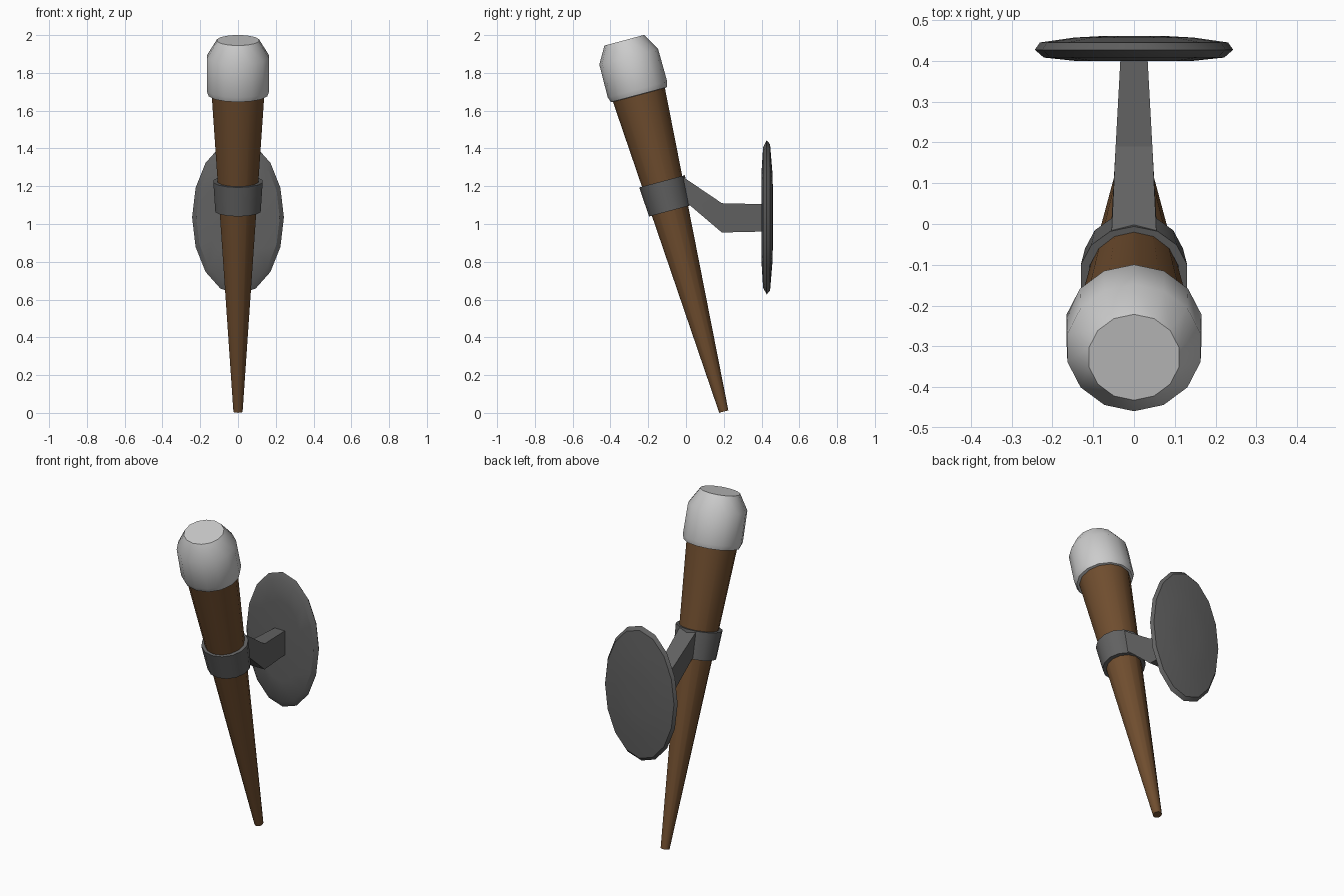
import bpy, bmesh
from math import sin, cos, pi, radians
from mathutils import Matrix

if "Cube" in bpy.data.objects:
    bpy.data.objects.remove(bpy.data.objects["Cube"])

TILT = Matrix.Translation((0, 0.2, 0.007)) @ Matrix.Rotation(radians(15), 4, 'X')


def material(name, rgb):
    m = bpy.data.materials.new(name)
    m.diffuse_color = (*rgb, 1)
    m.use_nodes = True
    m.node_tree.nodes["Principled BSDF"].inputs["Base Color"].default_value = m.diffuse_color
    return m


wood = material("wood", (0.16, 0.075, 0.028))
metal = material("dark_metal", (0.12, 0.12, 0.12))
pale = material("pale_cap", (0.6, 0.6, 0.6))


def finish(name, bm, mat, matrix, angle):
    bmesh.ops.recalc_face_normals(bm, faces=bm.faces)
    bm.transform(matrix)
    me = bpy.data.meshes.new(name)
    bm.to_mesh(me)
    bm.free()
    me.materials.append(mat)
    ob = bpy.data.objects.new(name, me)
    bpy.context.collection.objects.link(ob)
    bpy.ops.object.select_all(action='DESELECT')
    ob.select_set(True)
    bpy.context.view_layer.objects.active = ob
    bpy.ops.object.shade_smooth_by_angle(angle=radians(angle))
    return ob


def lathe(name, profile, sides, mat, matrix, closed=False, sx=1.0, sy=1.0, angle=45):
    """Revolve (radius, height) points around z, with a vertex on the y axis."""
    bm = bmesh.new()
    rings = [[bm.verts.new((sx * r * sin(2 * pi * i / sides),
                            sy * r * cos(2 * pi * i / sides), h))
              for i in range(sides)] for r, h in profile]
    pairs = list(zip(rings, rings[1:]))
    if closed:
        pairs.append((rings[-1], rings[0]))
    for a, b in pairs:
        for i in range(sides):
            j = (i + 1) % sides
            bm.faces.new((a[i], a[j], b[j], b[i]))
    if not closed:
        bm.faces.new(rings[0])
        bm.faces.new(rings[-1])
    return finish(name, bm, mat, matrix, angle)


# Tapered wooden shaft
lathe("shaft", [(0.025, 0), (0.144, 1.76)], 14, wood, TILT)

# Rounded pale cap on the wide end
lathe("cap", [(0.138, 1.735), (0.153, 1.737), (0.163, 1.765), (0.161, 1.945), (0.109, 2.035)],
      14, pale, TILT, sx=1.04)

# Collar gripping the shaft
lathe("collar", [(0.115, 1.10), (0.125, 1.262), (0.105, 1.262), (0.094, 1.10)],
      14, metal, TILT, closed=True, sx=1.07)

# Cranked arm: (top y, top z, bottom y, bottom z, half width) sections
bm = bmesh.new()
sections = [(-0.02, 1.252, 0.01, 1.108, 0.055),
            (0.19, 1.11, 0.19, 0.955, 0.045),
            (0.41, 1.105, 0.41, 0.96, 0.033)]
loops = [[bm.verts.new(p) for p in ((-w, ty, tz), (w, ty, tz), (w, by, bz), (-w, by, bz))]
         for ty, tz, by, bz, w in sections]
for a, b in zip(loops, loops[1:]):
    for i in range(4):
        j = (i + 1) % 4
        bm.faces.new((a[i], a[j], b[j], b[i]))
bm.faces.new(loops[0])
bm.faces.new(loops[-1])
finish("arm", bm, metal, Matrix.Identity(4), 30)

# Oval wall plate, lathed along y and stretched vertically
plate_place = Matrix.Translation((0, 0, 1.035)) @ Matrix.Rotation(radians(-90), 4, 'X')
lathe("wall_plate", [(0.6, 0.40), (0.91, 0.408), (1, 0.427), (0.95, 0.445), (0.6, 0.457), (0.3, 0.461)],
      16, metal, plate_place, sx=0.243, sy=0.408, angle=30)
